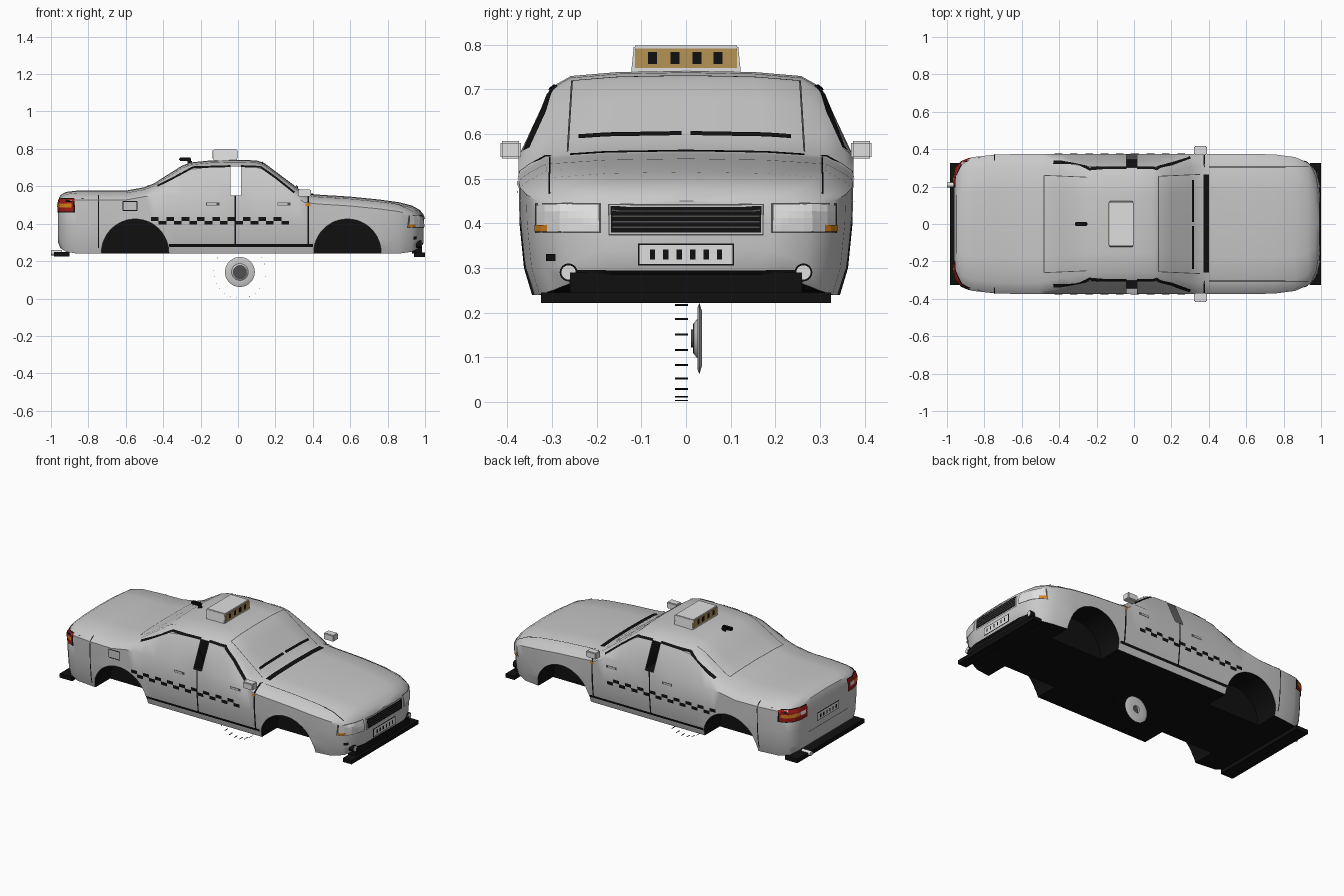
import bpy, bmesh, math
from mathutils import Vector, Matrix
from mathutils.bvhtree import BVHTree

if "Cube" in bpy.data.objects:
    bpy.data.objects.remove(bpy.data.objects["Cube"])


def material(name, r, g, b):
    m = bpy.data.materials.new(name)
    m.use_nodes = True
    m.diffuse_color = (r, g, b, 1)
    m.node_tree.nodes["Principled BSDF"].inputs["Base Color"].default_value = (r, g, b, 1)
    return m


PAINT = material("silver paint", .58, .58, .58)
BLACK = material("black trim", .005, .005, .005)
GREY = material("dark grey", .08, .08, .08)
PALE = material("pale white", .74, .74, .74)
GOLD = material("sign gold", .46, .29, .09)
RED = material("lamp red", .35, .01, .01)
ORANGE = material("lamp orange", .7, .22, .01)


def add(name, bm, mat, smooth=False):
    me = bpy.data.meshes.new(name)
    bm.to_mesh(me)
    bm.free()
    ob = bpy.data.objects.new(name, me)
    bpy.context.collection.objects.link(ob)
    me.materials.append(mat)
    if smooth:
        shade(ob)
    return ob


def shade(ob):
    bpy.ops.object.select_all(action='DESELECT')
    ob.select_set(True)
    bpy.context.view_layer.objects.active = ob
    bpy.ops.object.shade_smooth_by_angle(angle=math.radians(35))


def boxes(name, spans, mat, bevel=0, taper=1):
    bm = bmesh.new()
    for lo, hi in spans:
        lo, hi = Vector(lo), Vector(hi)
        mid, size = (lo + hi) / 2, hi - lo
        for v in bmesh.ops.create_cube(bm, size=1)["verts"]:
            k = taper if v.co.z > 0 else 1
            v.co = mid + Vector((v.co.x * size.x, v.co.y * size.y * k, v.co.z * size.z))
    if bevel:
        bmesh.ops.bevel(bm, geom=bm.edges[:], offset=bevel, segments=2, affect='EDGES')
    return add(name, bm, mat, bevel > 0)


def cylinders(name, centres, radius, depth, axis, mat, segments=32):
    bm = bmesh.new()
    turn = Matrix.Rotation(math.pi / 2, 4, 'X' if axis == 'y' else 'Y')
    for c in centres:
        bmesh.ops.create_cone(bm, cap_ends=True, segments=segments, radius1=radius, radius2=radius,
                              depth=depth, matrix=Matrix.Translation(c) @ turn)
    return add(name, bm, mat, True)


# Body stations from tail to nose: x, half width, top height, bottom height
FLOOR, WIDE = .24, .375
stations = [(-.962, .25, .525, .30), (-.95, .30, .553, .27), (-.92, .335, .57, .25), (-.86, .358, .577, FLOOR),
            (-.75, .37, .577, FLOOR)]
stations += [(x, WIDE, z, FLOOR) for x, z in (
    (-.6, .577), (-.5, .595), (-.45, .615), (-.38, .66), (-.3, .71), (-.25, .728), (-.15, .738), (-.04, .742),
    (.015, .742), (.1, .738), (.14, .725), (.2, .68), (.3, .605), (.355, .564), (.42, .556), (.6, .545))]
stations += [(.75, .372, .53, FLOOR), (.86, .358, .515, FLOOR), (.93, .328, .497, .25),
             (.97, .28, .475, .27), (.992, .2, .45, .30)]


def section(w, top, bottom):
    belt = min(.55, top - .05)
    rail = top - .037
    y = w - .015 - .37 * max(0, rail - .55)
    half = [(w - .03, bottom), (w - .012, max(bottom + .04, .30)), (w - .002, min(.40, belt - .04)),
            (w, belt), (y, rail), (y - .045, top - .012), (y * .5, top - .003), (0, top)]
    return half + [(-a, b) for a, b in reversed(half[:-1])]


bm = bmesh.new()
rings = [[bm.verts.new((x, y, z)) for y, z in section(w, t, b)] for x, w, t, b in stations]
for a, b in zip(rings, rings[1:]):
    for i in range(len(a)):
        j = (i + 1) % len(a)
        bm.faces.new((a[i], a[j], b[j], b[i]))
bm.faces.new(rings[0])
bm.faces.new(rings[-1])
bmesh.ops.recalc_face_normals(bm, faces=bm.faces)
skin = BVHTree.FromBMesh(bm)
body = add("car_body", bm, PAINT)
body.data.materials.append(BLACK)

# Wheel arches, cut as closed wells
ARCHES, ARCH_Z, ARCH_R = (-.55, .585), .245, .18
wells = cylinders("arch_cutter", [(x, s * .35, ARCH_Z) for x in ARCHES for s in (-1, 1)],
                  ARCH_R, .3, 'y', BLACK, 48)
wells.hide_render = True
cut = body.modifiers.new("arches", 'BOOLEAN')
cut.operation, cut.object, cut.solver = 'DIFFERENCE', wells, 'EXACT'
bpy.context.view_layer.update()
graph = bpy.context.evaluated_depsgraph_get()
done = bpy.data.meshes.new_from_object(body.evaluated_get(graph))
body.modifiers.clear()
body.data = done
bpy.data.objects.remove(wells)

# Open the centre pillars, blacken the underside and the wells
bm = bmesh.new()
bm.from_mesh(done)
gone = []
for f in bm.faces:
    c, n = f.calc_center_median(), f.normal
    in_arch = any(math.hypot(c.x - x, c.z - ARCH_Z) < ARCH_R + .008 for x in ARCHES)
    outer = abs(c.y) > .25 and abs(n.y) > .5
    under = n.z < -.7 and c.z < .27
    f.material_index = 1 if under or (in_arch and not outer) else 0
    if -.04 < c.x < .015 and .56 < c.z < .70 and abs(n.y) > .7:
        gone.append(f)
bmesh.ops.delete(bm, geom=gone, context='FACES')
bm.to_mesh(done)
bm.free()
shade(body)

# Thin plates laid on the body skin, from bands (start, end, width)
VIEWS = {"left": ((0, 1, 0), lambda u, v: (u, 2, v)), "right": ((0, -1, 0), lambda u, v: (u, -2, v)),
         "nose": ((1, 0, 0), lambda u, v: (2, u, v)), "tail": ((-1, 0, 0), lambda u, v: (-2, u, v)),
         "top": ((0, 0, 1), lambda u, v: (u, v, 2))}
SIDES = ("left", "right")


def plates(name, views, bands, mat, lift=.003):
    bm = bmesh.new()
    for view in views:
        out, origin = VIEWS[view]
        out = Vector(out)
        for a, b, width in bands:
            a, b = Vector(a), Vector(b)
            across = (b - a).normalized().orthogonal() * width
            nu, nv = (max(1, math.ceil(d / .018)) for d in ((b - a).length, width))
            grid = []
            for i in range(nu + 1):
                row = []
                for j in range(nv + 1):
                    p = a.lerp(b, i / nu) + across * (j / nv - .5)
                    hit, normal, _, _ = skin.ray_cast(Vector(origin(*p)), -out)
                    row.append(bm.verts.new(hit + normal * lift) if hit else None)
                grid.append(row)
            for r, s in zip(grid, grid[1:]):
                for j in range(nv):
                    quad = (r[j], r[j + 1], s[j + 1], s[j])
                    if all(quad):
                        f = bm.faces.new(quad)
                        f.normal_update()
                        if f.normal.dot(out) < 0:
                            f.normal_flip()
    return add(name, bm, mat)


def rect(u0, u1, v0, v1):
    return ((u0, (v0 + v1) / 2), (u1, (v0 + v1) / 2), v1 - v0)


def path(points, width):
    return [(a, b, width) for a, b in zip(points, points[1:])]


def both(u0, u1, v0, v1):
    return [rect(u0, u1, v0, v1), rect(-u1, -u0, v0, v1)]


# Side details
plates("door_seams", SIDES, path([(-.745, .27), (-.745, .55)], .006)
       + path([(-.015, .29), (-.015, .55)], .008) + path([(.375, .29), (.375, .55)], .009), BLACK)
plates("sill_strips", SIDES, [rect(-.37, .40, .277, .292)], BLACK)
plates("window_trims", SIDES, path([(-.43, .60), (-.36, .635), (-.24, .70), (-.04, .706)], .009)
       + path([(.015, .706), (.12, .702), (.2, .645), (.3, .565)], .009), BLACK)
step = .041
plates("checker_band", SIDES, [rect(-.465 + i * step, -.465 + (i + 1) * step, z, z + .02)
                               for i in range(18) for z in [.395 + .02 * (i % 2 == 0)]], BLACK)
plates("fuel_flap", SIDES[1:], path([(-.615, .47), (-.54, .47), (-.54, .52), (-.615, .52), (-.615, .47)], .005), BLACK)
plates("handle_recesses", SIDES, [rect(x, x + .07, .497, .513) for x in (-.17, .21)], GREY)
plates("handle_grips", SIDES, [rect(x + .005, x + .055, .501, .51) for x in (-.17, .21)], PAINT, .006)
plates("side_markers", SIDES, [rect(.362, .388, .495, .507)], ORANGE, .005)

# Hood, cowl, wipers and glass outlines
plates("cowl_vent", ["top"], [rect(.37, .40, -.26, .265)], BLACK)
plates("wipers", ["top"], both(.01, .24, .305, .316) and [rect(.305, .317, -.24, -.01), rect(.305, .317, .01, .235)],
       BLACK, .007)
plates("hood_seams", ["top"], [rect(.4, .93, s * .305 - .002, s * .305 + .002) for s in (-1, 1)], BLACK)
plates("windscreen_outline", ["top"], path([(.35, -.265), (.13, -.255), (.13, .255), (.35, .265)], .004), GREY)
plates("rear_window_outline", ["top"], path([(-.25, -.25), (-.48, -.26), (-.48, .26), (-.25, .25)], .004), GREY)

# Nose
plates("grille_frame", ["nose"], [rect(-.174, .174, .373, .443)], GREY, .002)
plates("grille_border", ["nose"], [rect(-.171, .171, .376, .44)], PAINT, .003)
plates("grille", ["nose"], [rect(-.168, .168, .379, .437)], BLACK, .005)
plates("grille_slats", ["nose"], [rect(-.165, .165, z, z + .003) for z in (.39, .402, .414, .426)], GREY, .007)
plates("headlamp_frames", ["nose"], both(.19, .336, .378, .445), GREY, .002)
plates("headlamps", ["nose"], both(.195, .332, .382, .441), PALE, .004)
plates("front_indicators", ["nose"], both(.308, .334, .382, .397), ORANGE, .006)
plates("lower_intake", ["nose"], [rect(-.26, .26, .25, .296)], BLACK)
plates("tow_cover", ["nose"], [rect(-.312, -.29, .316, .332)], BLACK)
cylinders("fog_lamp_rims", [(.965, s * .263, .29) for s in (-1, 1)], .02, .03, 'x', BLACK)
cylinders("fog_lamps", [(.968, s * .263, .29) for s in (-1, 1)], .016, .03, 'x', PALE)
boxes("front_lip", [((.94, -.325, .222), (1.0, .325, .245)), ((.93, -.26, .24), (.985, .26, .29))], BLACK)

# Tail
plates("tail_lamp_frames", ["tail"], both(.195, .353, .46, .535), BLACK, .002)
plates("tail_lamps", ["tail"], both(.2, .35, .465, .53), RED, .004)
plates("rear_indicators", ["tail"], both(.265, .347, .488, .508), ORANGE, .006)
plates("reversing_lamps", ["tail"], both(.215, .26, .488, .508), PALE, .006)
plates("trunk_seam", ["tail"], path([(-.19, .36), (.19, .36)], .004), GREY)
boxes("rear_lip", [((-.985, -.325, .225), (-.9, .325, .25))], BLACK)
cylinders("exhaust_pipe", [(-.97, .21, .245)], .014, .06, 'x', PALE, 16)

# Registration plates with plain dashes
for end, low in (("nose", .305), ("tail", .395)):
    plates(end + "_plate_border", [end], [rect(-.108, .108, low, low + .05)], BLACK, .003)
    plates(end + "_plate", [end], [rect(-.104, .104, low + .004, low + .046)], PALE, .005)
    plates(end + "_plate_dashes", [end], [rect(y - .006, y + .006, low + .014, low + .036)
                                          for y in (-.075, -.045, -.015, .015, .045, .075)], BLACK, .007)

# Roof sign and aerial
boxes("roof_sign", [((-.132, -.123, .737), (-.006, .123, .798))], PALE, .003, .95)
for end, x in (("front", -.006), ("rear", -.132)):
    boxes(end + "_sign_panel", [((x - .003, -.114, .748), (x + .003, .114, .792))], GOLD)
    boxes(end + "_sign_marks", [((x - .004, y - .01, .757), (x + .004, y + .01, .784))
                                for y in (-.075, -.025, .025, .072)], BLACK)
boxes("aerial_fin", [((-.315, -.012, .735), (-.25, .012, .755)), ((-.27, -.008, .715), (-.245, .008, .74))], BLACK, .005)

# Door mirrors
boxes("mirrors", [((.322, min(a, b), .545), (.39, max(a, b), .584))
                  for a, b in ((.37, .416), (-.37, -.416))], PALE, .004)

# Hub disc and loose tread under the floor
HUB = Vector((.01, 0, .142))
bm = bmesh.new()
profile = [(.022, .022), (.035, .018), (.045, .026), (.07, .026), (.08, .03), (.06, .036), (.022, .034)]
ring = [bm.verts.new(HUB + Vector((r, y, 0))) for r, y in profile]
edges = [bm.edges.new(p) for p in zip(ring, ring[1:] + ring[:1])]
bmesh.ops.spin(bm, geom=ring + edges, cent=HUB, axis=(0, 1, 0), angle=math.tau, steps=40, use_merge=True)
bmesh.ops.remove_doubles(bm, verts=bm.verts, dist=.0001)
bmesh.ops.recalc_face_normals(bm, faces=bm.faces)
add("hub_disc", bm, PAINT, True)
bm = bmesh.new()
for r, h in ((.034, .002), (.02, .012)):
    bmesh.ops.create_cone(bm, cap_ends=True, segments=24, radius1=r, radius2=r, depth=h,
                          matrix=Matrix.Translation(HUB + Vector((0, .017, 0))) @ Matrix.Rotation(math.pi / 2, 4, 'X'))
add("hub_centre", bm, GREY)
bm = bmesh.new()
for i in range(25):
    turn = Matrix.Rotation(math.tau * i / 25, 4, 'Y')
    bmesh.ops.create_cube(bm, size=1, matrix=Matrix.Translation(HUB + Vector((0, -.01, 0))) @ turn
                          @ Matrix.Translation((0, 0, .14)) @ Matrix.Diagonal((.004, .03, .002, 1)))
add("tread_slats", bm, BLACK)
